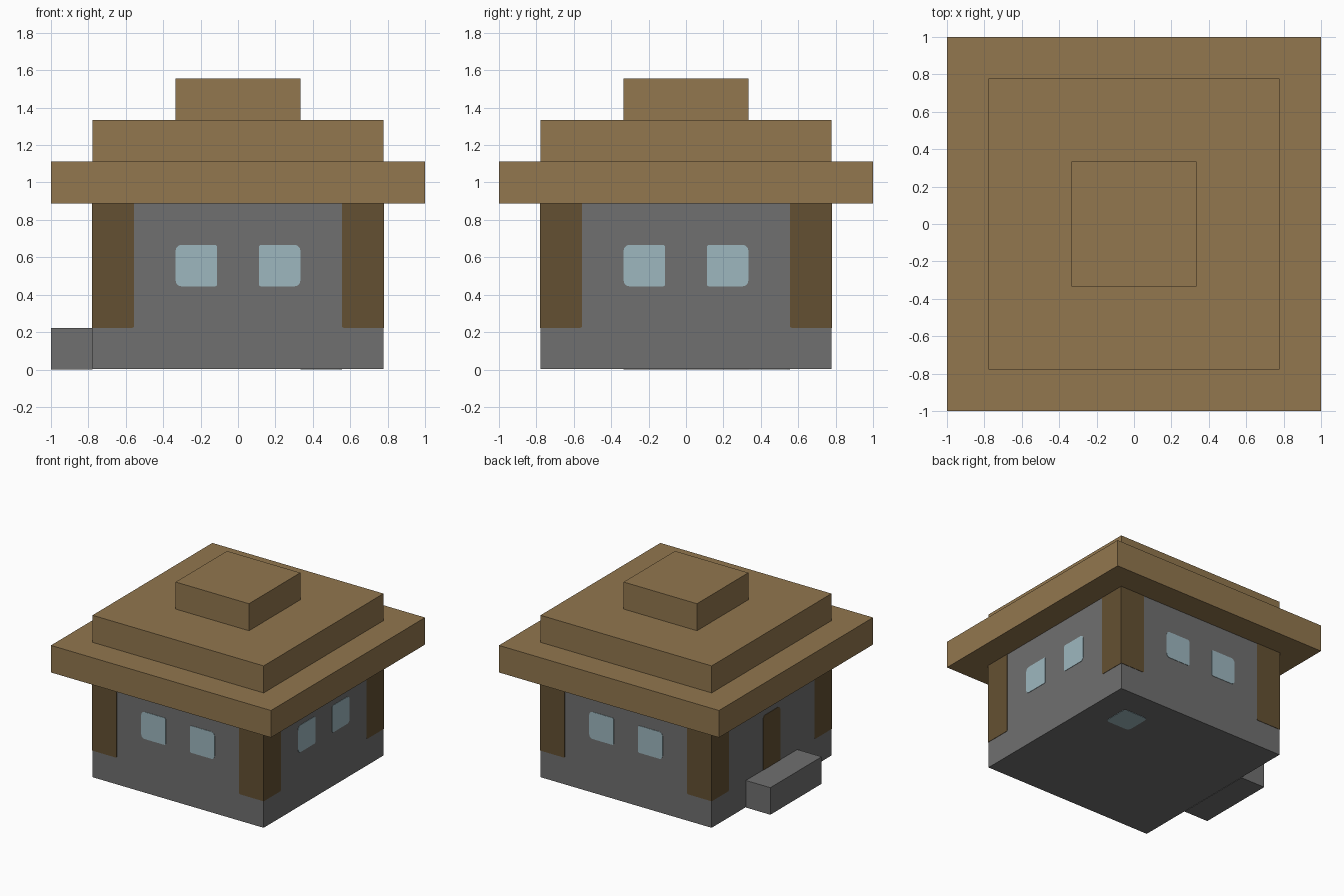
import bpy
import bmesh
from math import pi, cos, sin
from mathutils import Matrix

cube = bpy.data.objects.get("Cube")
if cube:
    bpy.data.objects.remove(cube, do_unlink=True)

U = 2 / 9            # building module
HALF = 3.5 * U       # half width of the walls
T = 0.003            # thickness of painted plates


def material(name, rgb):
    m = bpy.data.materials.new(name)
    m.use_nodes = True
    m.diffuse_color = (*rgb, 1)
    m.node_tree.nodes["Principled BSDF"].inputs["Base Color"].default_value = (*rgb, 1)
    return m


straw = material("straw_brown", (0.287, 0.184, 0.077))
timber = material("dark_timber", (0.127, 0.081, 0.032))
stone = material("stone_grey", (0.162, 0.162, 0.162))
glass = material("pale_blue_glass", (0.337, 0.474, 0.521))


def add(name, bm, mat):
    mesh = bpy.data.meshes.new(name)
    bmesh.ops.recalc_face_normals(bm, faces=bm.faces)
    bm.to_mesh(mesh)
    bm.free()
    mesh.materials.append(mat)
    ob = bpy.data.objects.new(name, mesh)
    bpy.context.collection.objects.link(ob)
    return ob


def box(name, lo, hi, mat):
    bm = bmesh.new()
    size = [b - a for a, b in zip(lo, hi)]
    mid = [(a + b) / 2 for a, b in zip(lo, hi)]
    bmesh.ops.create_cube(bm, matrix=Matrix.Translation(mid) @ Matrix.Diagonal((*size, 1)))
    return add(name, bm, mat)


def panel(name, x0, x1, y0, y1, radii, mat, place):
    """Thin plate; radii go lower left, lower right, upper right, upper left."""
    bm = bmesh.new()
    corners = [(x0, y0, 1, 1), (x1, y0, -1, 1), (x1, y1, -1, -1), (x0, y1, 1, -1)]
    verts = []
    for k, ((x, y, sx, sy), r) in enumerate(zip(corners, radii)):
        for i in range(4 if r else 1):
            a = pi + k * pi / 2 + i * pi / 6
            px, py = x + sx * r, y + sy * r
            verts.append(bm.verts.new((px + r * cos(a), py + r * sin(a), 0)))
    face = bm.faces.new(verts)
    out = bmesh.ops.extrude_face_region(bm, geom=[face])["geom"]
    top = [v for v in out if isinstance(v, bmesh.types.BMVert)]
    bmesh.ops.translate(bm, verts=top, vec=(0, 0, T))
    bm.transform(place)
    return add(name, bm, mat)


# Stone walls and doorstep
box("walls", (-HALF, -HALF, T), (HALF, HALF, 4 * U), stone)
box("doorstep", (-4.5 * U, -1.5 * U, 0), (-HALF, 1.5 * U, U), stone)

# Stepped roof
for i, (name, half) in enumerate((("roof_eaves", 4.5), ("roof_middle", 3.5), ("roof_cap", 1.5))):
    h = half * U
    box(name, (-h, -h, (4 + i) * U), (h, h, (5 + i) * U), straw)

# Corner timbers on every wall, windows on three, door on the right wall
BIG, SMALL = 0.03, 0.012
for k, side in enumerate(("front", "left", "back", "right")):
    place = (Matrix.Rotation(k * pi / 2, 4, 'Z') @ Matrix.Translation((0, -HALF, 0))
             @ Matrix.Rotation(pi / 2, 4, 'X'))
    panel(side + "_timber_a", -HALF - T, -2.5 * U, U, 4 * U, (0, SMALL, 0, 0), timber, place)
    panel(side + "_timber_b", 2.5 * U, HALF + T, U, 4 * U, (SMALL, 0, 0, 0), timber, place)
    if side == "right":
        panel("door", -U / 2, U / 2, U, 3 * U, (0, 0, BIG, BIG), timber, place)
    else:
        panel(side + "_window_a", -1.5 * U, -U / 2, 2 * U, 3 * U,
              (BIG, SMALL, SMALL, BIG), glass, place)
        panel(side + "_window_b", U / 2, 1.5 * U, 2 * U, 3 * U,
              (SMALL, BIG, BIG, SMALL), glass, place)

# Pale pane set in the underside
under = Matrix.Translation((0, 0, T)) @ Matrix.Rotation(pi, 4, 'X')
panel("floor_pane", 1.5 * U, 2.5 * U, -2.5 * U, -1.5 * U, (BIG,) * 4, glass, under)
